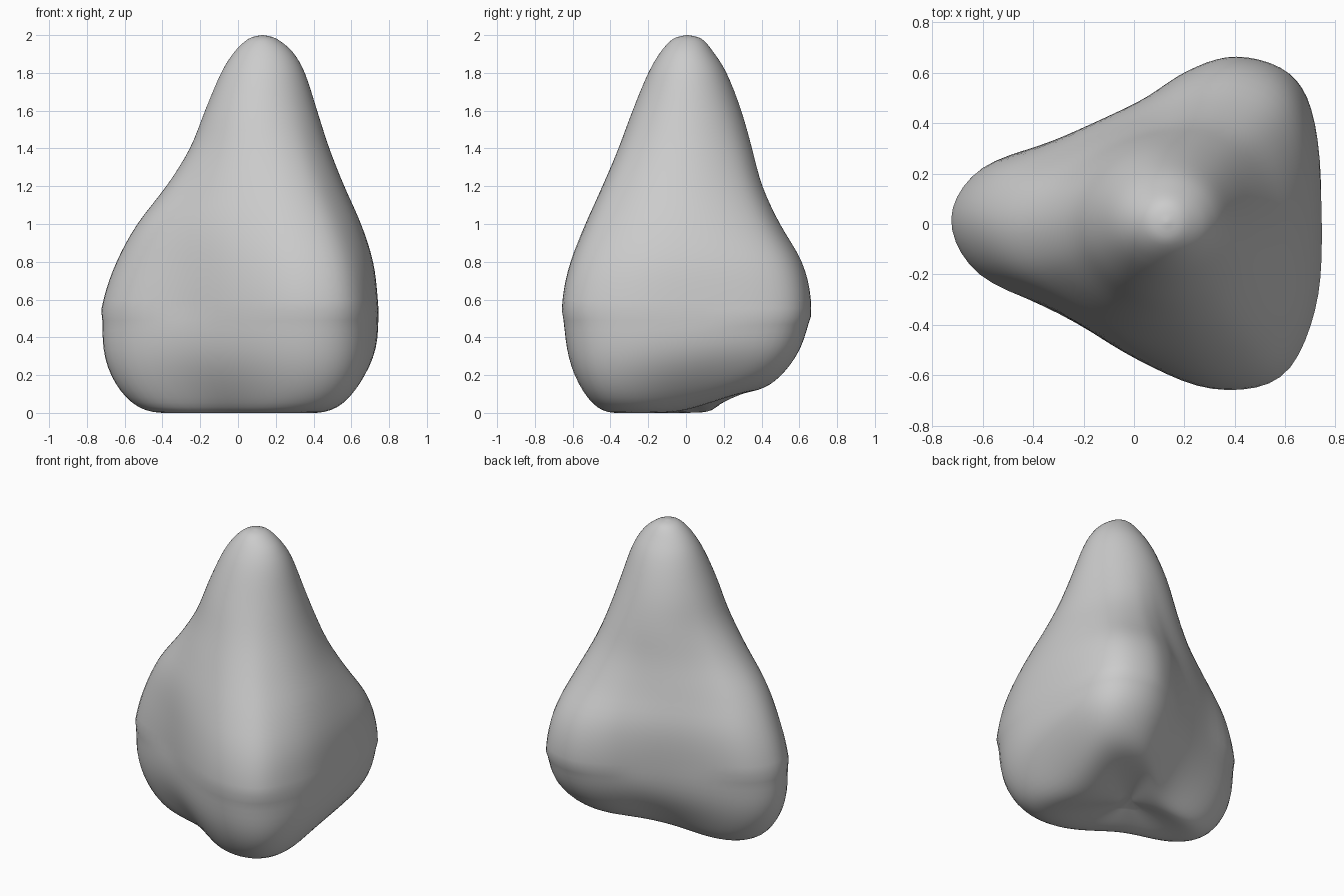
import bpy, bmesh, math
from mathutils import Vector

if "Cube" in bpy.data.objects:
    bpy.data.objects.remove(bpy.data.objects["Cube"])

# Plan outline at the widest level (three rounded lobes)
PLAN = [(-.745, .02), (-.63, -.2), (-.3, -.35), (0, -.53), (.3, -.65), (.58, -.605),
        (.715, -.34), (.74, 0), (.71, .4), (.61, .595), (.4, .66), (.2, .6),
        (0, .47), (-.3, .335), (-.62, .22)]
# Levels: z, left x, right x, front y, back y
ROWS = [(.06, .04, .06, -.01, .01), (.03, -.2, .27, -.2, .18), (.0, -.43, .48, -.4, .36),
        (.05, -.58, .64, -.51, .48), (.2, -.70, .735, -.61, .59), (.38, -.745, .755, -.655, .645),
        (.6, -.715, .745, -.657, .66), (.8, -.645, .72, -.62, .62), (1, -.535, .655, -.545, .51),
        (1.2, -.38, .565, -.455, .42), (1.4, -.255, .485, -.365, .36), (1.6, -.175, .42, -.285, .295),
        (1.8, -.09, .355, -.2, .215), (1.91, -.02, .29, -.135, .145),
        (1.98, .055, .205, -.068, .083), (2, .125, .135, .002, .012)]


def smooth(t):
    t = min(1, max(0, t))
    return t * t * (3 - 2 * t)


def spline(pts, steps, closed):
    """Catmull-Rom curve through tuples of any size."""
    n, out = len(pts), []
    get = lambda i: Vector(pts[i % n] if closed else pts[min(n - 1, max(0, i))])
    for i in range(n if closed else n - 1):
        a, b, c, d = (get(i + k) for k in (-1, 0, 1, 2))
        for s in range(steps):
            t = s / steps
            out.append(b + (c - a) * (t / 2) + (2 * a - 5 * b + 4 * c - d) * (t * t / 2)
                       + (3 * b - a - 3 * c + d) * (t ** 3 / 2))
    if not closed:
        out.append(get(n - 1))
    return out


plan = spline(PLAN, 5, True)
bm = bmesh.new()
rings = []
for z, x0, x1, y0, y1 in spline(ROWS, 4, False):
    round_w = smooth((z - .45) / 1.3)         # the top becomes round
    pinch = .2 * (1 - smooth(z / .36))        # hollows between the feet
    ring = []
    for p in plan:
        u, v = p.x / .745, p.y / .655
        a = math.atan2(v, u - .1)
        u += (math.cos(a) - u) * round_w
        v += (math.sin(a) - v) * round_w
        mid = ((1 - math.cos(3 * (a - math.pi))) / 2) ** 1.3
        u *= 1 - pinch * mid
        v *= 1 - pinch * mid
        x = x0 + (x1 - x0) * (u + 1) / 2
        y = y0 + (y1 - y0) * (v + 1) / 2
        # the back lobe hangs higher than the other two
        lift = .12 * smooth((y + .1) / .5) * smooth((x + .4) / .6) * (1 - smooth(z / .65))
        ring.append(bm.verts.new((x, y, z + lift)))
    rings.append(ring)

# Skin the levels and close both ends
n = len(plan)
for r, s in zip(rings, rings[1:]):
    for i in range(n):
        j = (i + 1) % n
        bm.faces.new((r[i], r[j], s[j], s[i]))
bm.faces.new(rings[0])
bm.faces.new(rings[-1])
# Soften the whole body, the underside most
for limit, times in ((1.9, 2), (.5, 14)):
    for _ in range(times):
        bmesh.ops.smooth_vert(bm, verts=[v for v in bm.verts if v.co.z < limit], factor=.5,
                              use_axis_x=True, use_axis_y=True, use_axis_z=True)
low = min(v.co.z for v in bm.verts)
for v in bm.verts:                            # rest exactly on the ground
    v.co.z -= low * (1 - smooth(v.co.z / .4))
bmesh.ops.recalc_face_normals(bm, faces=bm.faces)
for f in bm.faces:
    f.smooth = True
mesh = bpy.data.meshes.new("rounded_body")
bm.to_mesh(mesh)
bm.free()
bpy.context.collection.objects.link(bpy.data.objects.new("rounded_body", mesh))
